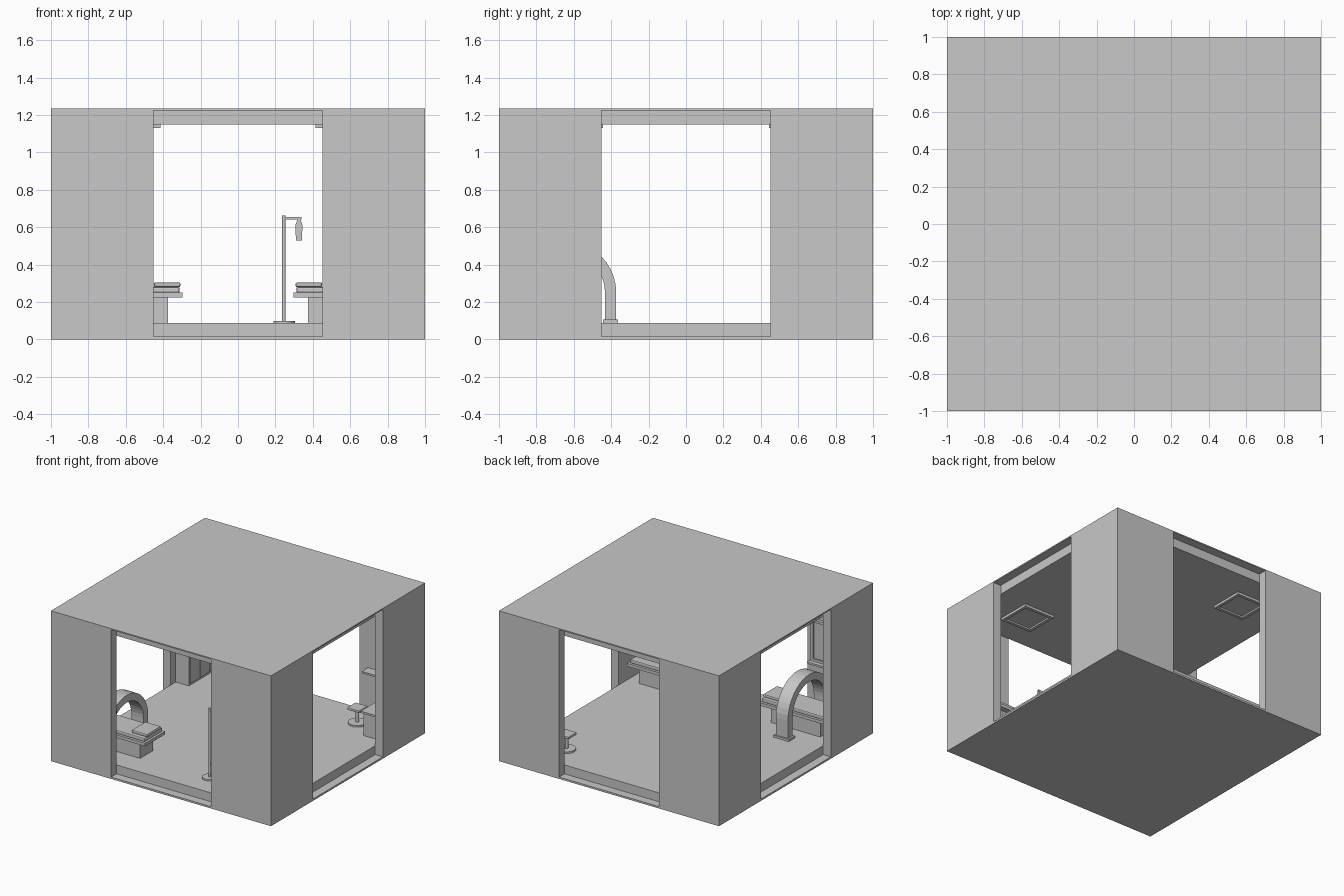
import bpy, bmesh, math
from mathutils import Vector

if "Cube" in bpy.data.objects:
    bpy.data.objects.remove(bpy.data.objects["Cube"])

grey = bpy.data.materials.new("plain_grey")
grey.diffuse_color = (0.58, 0.58, 0.58, 1)
grey.use_nodes = True
grey.node_tree.nodes["Principled BSDF"].inputs["Base Color"].default_value = grey.diffuse_color


def finish(name, bm, bevel=0):
    bmesh.ops.recalc_face_normals(bm, faces=bm.faces)
    mesh = bpy.data.meshes.new(name)
    bm.to_mesh(mesh)
    bm.free()
    ob = bpy.data.objects.new(name, mesh)
    bpy.context.collection.objects.link(ob)
    mesh.materials.append(grey)
    if bevel:
        mod = ob.modifiers.new("soft_edges", 'BEVEL')
        mod.width, mod.segments = bevel, 2
    return ob


def box(name, x0, x1, y0, y1, z0, z1, bevel=0):
    bm = bmesh.new()
    bmesh.ops.create_cube(bm, size=1)
    for v in bm.verts:
        v.co = Vector(((x0 + x1) / 2 + v.co.x * (x1 - x0),
                       (y0 + y1) / 2 + v.co.y * (y1 - y0),
                       (z0 + z1) / 2 + v.co.z * (z1 - z0)))
    return finish(name, bm, bevel)


def cylinder(name, x, y, z0, z1, r, sides=24):
    bm = bmesh.new()
    bmesh.ops.create_cone(bm, cap_ends=True, segments=sides, radius1=r, radius2=r, depth=z1 - z0)
    bmesh.ops.translate(bm, vec=(x, y, (z0 + z1) / 2), verts=bm.verts)
    for f in bm.faces:
        f.smooth = len(f.verts) == 4
    for e in bm.edges:
        e.smooth = all(len(f.verts) == 4 for f in e.link_faces)
    return finish(name, bm)


def prism(name, outline, axis, a, b):
    """Extrude a closed 2D outline along x or y."""
    bm = bmesh.new()
    place = (lambda p, d: (d, p[0], p[1])) if axis == 'x' else (lambda p, d: (p[0], d, p[1]))
    face = bm.faces.new([bm.verts.new(place(p, a)) for p in outline])
    res = bmesh.ops.extrude_face_region(bm, geom=[face])
    vec = (b - a, 0, 0) if axis == 'x' else (0, b - a, 0)
    bmesh.ops.translate(bm, vec=vec, verts=[g for g in res['geom'] if isinstance(g, bmesh.types.BMVert)])
    return finish(name, bm)


def frame(name, cx, cy, hx, hy, z0, z1, rim):
    """Rectangular rim around an opening, flat in the xy plane."""
    for s in (-1, 1):
        x, y = cx + s * (hx - rim / 2), cy + s * (hy - rim / 2)
        box(name + "_side", x - rim / 2, x + rim / 2, cy - hy, cy + hy, z0, z1)
        box(name + "_end", cx - hx + rim, cx + hx - rim, y - rim / 2, y + rim / 2, z0, z1)


# Room shell: plates, floor and ceiling slabs, four L-shaped wall corners
IN, OP, H = 0.93, 0.453, 1.235
box("base_plate", -1, 1, -1, 1, 0, 0.015)
box("roof_plate", -1, 1, -1, 1, 1.225, H)
box("floor", -IN, IN, -IN, IN, 0.015, 0.088)
box("ceiling", -IN, IN, -IN, IN, 1.15, 1.225)
for sx in (-1, 1):
    for sy in (-1, 1):
        bm = bmesh.new()
        plan = [(1, 1), (OP, 1), (OP, IN), (IN, IN), (IN, OP), (1, OP)]
        face = bm.faces.new([bm.verts.new((sx * x, sy * y, 0)) for x, y in plan])
        res = bmesh.ops.extrude_face_region(bm, geom=[face])
        bmesh.ops.translate(bm, vec=(0, 0, H),
                            verts=[g for g in res['geom'] if isinstance(g, bmesh.types.BMVert)])
        finish("wall_corner", bm)
        # Ceiling lamp with raised rim
        frame("lamp_rim", sx * 0.555, sy * 0.585, 0.14, 0.14, 1.13, 1.15, 0.025)
        box("lamp_panel", sx * 0.555 - 0.115, sx * 0.555 + 0.115,
            sy * 0.585 - 0.115, sy * 0.585 + 0.115, 1.143, 1.15)

# Two beds, mirrored left and right
FL, BY = 0.088, -0.65
for s in (-1, 1):
    def bed_part(name, a, b, half, z0, z1, bevel=0):
        box(name, min(s * a, s * b), max(s * a, s * b), BY - half, BY + half, z0, z1, bevel)
    bed_part("bed_pedestal", 0.375, 0.825, 0.085, FL, 0.225)
    bed_part("bed_slab", 0.298, 0.9, 0.13, 0.225, 0.25)
    bed_part("bed_mattress", 0.312, 0.885, 0.115, 0.25, 0.28, 0.008)
    bed_part("bed_pillow", 0.308, 0.45, 0.09, 0.28, 0.305, 0.008)

# Scanner arch over the left bed
R, r, zc = 0.277, 0.217, 0.25
arc = [math.pi * i / 20 for i in range(21)]
outline = [(BY + R, FL)] + [(BY + R * math.cos(t), zc + R * math.sin(t)) for t in arc] + [(BY - R, FL)]
outline += [(BY - r, FL)] + [(BY - r * math.cos(t), zc + r * math.sin(t)) for t in arc] + [(BY + r, FL)]
prism("scanner_arch", outline, 'x', -0.665, -0.555)
for s in (-1, 1):
    y = BY + s * (R + r) / 2
    box("arch_foot", -0.68, -0.54, max(y - 0.04, -IN), y + 0.04, FL, 0.106)

# Drip stand
cylinder("stand_base", 0.247, -0.72, FL, 0.1, 0.057)
cylinder("stand_pole", 0.245, -0.72, 0.1, 0.662, 0.009, 12)
box("stand_arm", 0.245, 0.34, -0.727, -0.713, 0.642, 0.655)
prism("drip_bag", [(0.31, 0.53), (0.341, 0.53), (0.345, 0.61), (0.334, 0.642),
                   (0.319, 0.642), (0.306, 0.61)], 'y', -0.732, -0.708)

# Stool in the back right corner
cylinder("stool_base", 0.595, 0.70, FL, 0.102, 0.07)
cylinder("stool_post", 0.595, 0.70, 0.102, 0.205, 0.013, 12)
box("stool_seat", 0.54, 0.65, 0.645, 0.755, 0.205, 0.225, 0.005)

# Desk with shelf and wall screen
box("desk_body", 0.755, IN, 0.55, 0.9, FL, 0.275)
box("desk_top", 0.74, IN, 0.535, 0.915, 0.275, 0.29)
box("wall_shelf", 0.53, 0.88, 0.85, IN, 0.425, 0.44)
box("wall_screen", 0.61, 0.87, 0.905, IN, 0.53, 0.76)

# Framed board on the front wall above the left bed
for z in (0.5, 0.82):
    box("board_rail", -0.88, -0.5, -IN, -0.905, z, z + 0.02)
for x in (-0.88, -0.52):
    box("board_stile", x, x + 0.02, -IN, -0.905, 0.52, 0.82)
box("board_panel", -0.86, -0.52, -IN, -0.92, 0.52, 0.82)
box("board_ledge", -0.89, -0.49, -IN, -0.87, 0.485, 0.5)

# Tall cabinet with three doors along the left wall
box("cabinet_body", -IN, -0.81, 0.52, 0.91, FL, 0.85)
for i in range(3):
    y = 0.525 + i * 0.128
    box("cabinet_door", -0.81, -0.80, y, y + 0.122, 0.11, 0.84)
